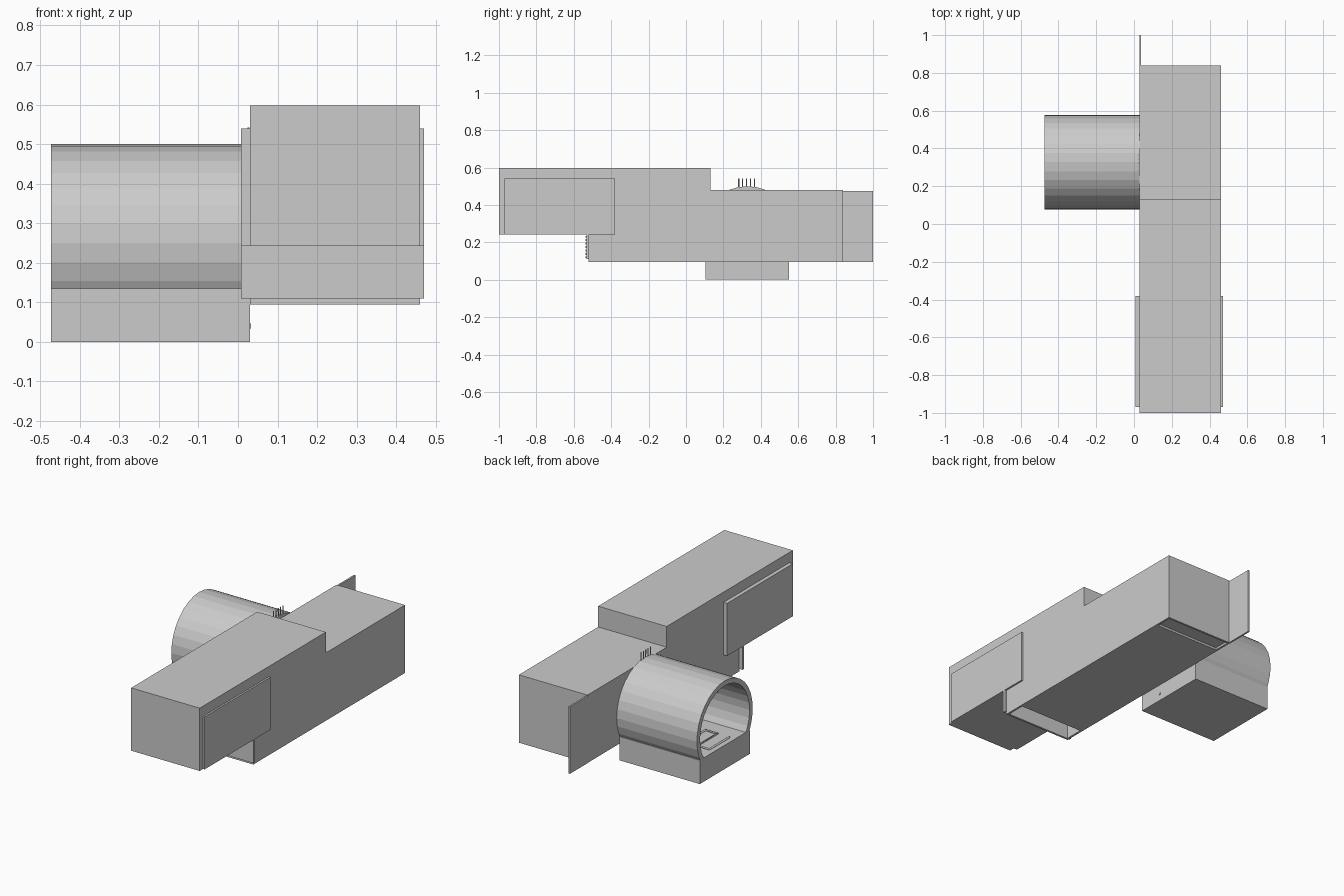
import bpy, bmesh, math
from mathutils import Vector

if "Cube" in bpy.data.objects:
    bpy.data.objects.remove(bpy.data.objects["Cube"])


def finish(name, bm):
    bmesh.ops.recalc_face_normals(bm, faces=bm.faces[:])
    me = bpy.data.meshes.new(name)
    bm.to_mesh(me)
    bm.free()
    ob = bpy.data.objects.new(name, me)
    bpy.context.collection.objects.link(ob)
    return ob


def box(name, x, y, z):
    bm = bmesh.new()
    bmesh.ops.create_cube(bm, size=1)
    for v in bm.verts:
        v.co = Vector([(r[0] + r[1]) / 2 + c * (r[1] - r[0])
                       for r, c in zip((x, y, z), v.co)])
    return finish(name, bm)


def extrude_x(name, profile, x0, x1):
    """Extrude a closed (y, z) profile along x."""
    bm = bmesh.new()
    face = bm.faces.new([bm.verts.new((x0, y, z)) for y, z in profile])
    ext = bmesh.ops.extrude_face_region(bm, geom=[face])
    bmesh.ops.translate(bm, vec=(x1 - x0, 0, 0),
                        verts=[g for g in ext["geom"] if isinstance(g, bmesh.types.BMVert)])
    return finish(name, bm)


def cut(ob, cutter):
    m = ob.modifiers.new("cut", "BOOLEAN")
    m.operation = "DIFFERENCE"
    m.solver = "EXACT"
    m.object = cutter
    cutter.hide_render = True
    cutter.hide_viewport = True


def wire(name, points, radius):
    cu = bpy.data.curves.new(name, "CURVE")
    cu.dimensions = "3D"
    cu.bevel_depth = radius
    cu.bevel_resolution = 1
    cu.use_fill_caps = True
    sp = cu.splines.new("POLY")
    sp.points.add(len(points) - 1)
    for p, co in zip(sp.points, points):
        p.co = (*co, 1)
    ob = bpy.data.objects.new(name, cu)
    bpy.context.collection.objects.link(ob)
    return ob


# Long stepped housing, with openings in the underside
body = extrude_x("main_housing", [(-1, 0.242), (-1, 0.598), (0.13, 0.598), (0.13, 0.48),
                                  (0.84, 0.48), (0.84, 0.095), (-0.52, 0.095), (-0.52, 0.242)],
                 0.03, 0.46)
cut(body, box("front_opening_cutter", (0.042, 0.448), (-0.508, -0.40), (0.05, 0.22)))
cut(body, box("rear_recess_cutter", (0.042, 0.448), (0.735, 0.828), (0.05, 0.107)))

# Side panels near the front
for side, x in (("left", (0.008, 0.034)), ("right", (0.445, 0.47))):
    box(side + "_side_panel", x, (-0.97, -0.38), (0.242, 0.54))

# Lower front plate with vent slats
box("lower_front_plate", (0.008, 0.47), (-0.533, -0.519), (0.11, 0.242))
for i in range(7):
    z = 0.115 + i * 0.0185
    box(f"vent_slat_{i + 1}", (0.204, 0.28), (-0.536, -0.532), (z, z + 0.009))

# Open rear door
box("rear_door", (0.028, 0.038), (0.835, 1.0), (0.095, 0.475))

# Side tube resting on a block
CY, CZ, N = 0.328, 0.25, 32
bm = bmesh.new()
rings = []
for x, r in ((-0.473, 0.25), (0.03, 0.25), (0.03, 0.222), (-0.473, 0.222)):
    rings.append([bm.verts.new((x, CY + r * math.cos(2 * math.pi * i / N),
                                CZ + r * math.sin(2 * math.pi * i / N))) for i in range(N)])
for k in range(4):
    a, b = rings[k], rings[(k + 1) % 4]
    for i in range(N):
        j = (i + 1) % N
        bm.faces.new((a[i], a[j], b[j], b[i]))
finish("side_tube", bm)
box("tube_base", (-0.473, 0.03), (0.103, 0.552), (0, 0.135))
box("base_plug", (0.028, 0.033), (0.248, 0.258), (0.034, 0.046))

# Serpentine coil on the tube floor
pts = []
for i in range(6):
    x = -0.44 + i * 0.075
    ys = (0.24, 0.42) if i % 2 == 0 else (0.42, 0.24)
    pts += [(x, ys[0], 0.138), (x, ys[1], 0.138)]
wire("floor_coil", pts, 0.006)

# Thin rods under the tube roof that turn up through its inner end
for i in range(5):
    y = 0.282 + i * 0.021
    wire(f"roof_rod_{i + 1}", [(-0.40, y, 0.40), (0.026, y, 0.40), (0.026, y, 0.542)], 0.003)
